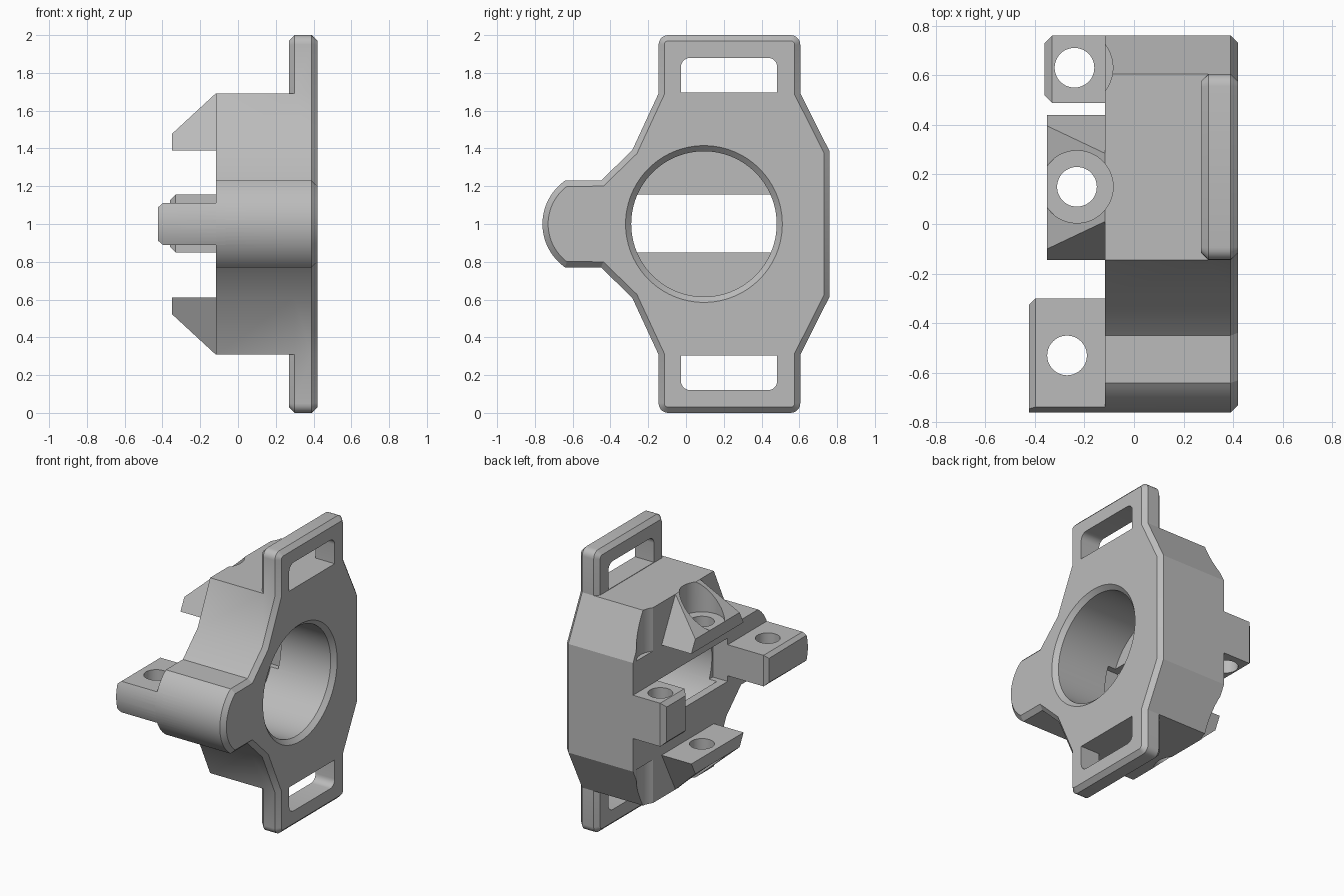
import bpy, bmesh, math

cube = bpy.data.objects.get("Cube")
if cube:
    bpy.data.objects.remove(cube, do_unlink=True)

grey = bpy.data.materials.new("plain_grey")
grey.use_nodes = True
COLOUR = (0.5, 0.5, 0.5, 1)
grey.diffuse_color = COLOUR
grey.node_tree.nodes["Principled BSDF"].inputs["Base Color"].default_value = COLOUR

BACK, FACE, TAB_BACK, EDGE = -0.117, 0.42, 0.27, 0.03


def finish(name, bm):
    bmesh.ops.recalc_face_normals(bm, faces=bm.faces)
    mesh = bpy.data.meshes.new(name)
    bm.to_mesh(mesh)
    bm.free()
    mesh.materials.append(grey)
    obj = bpy.data.objects.new(name, mesh)
    bpy.context.collection.objects.link(obj)
    return obj


def prism(name, outline, x0, x1, chamfer=None, size=EDGE):
    """Extrude a (y, z) outline along x; chamfer picks edges by midpoint."""
    bm = bmesh.new()
    base = bm.faces.new([bm.verts.new((x0, y, z)) for y, z in outline])
    out = bmesh.ops.extrude_face_region(bm, geom=[base])
    for v in out["geom"]:
        if isinstance(v, bmesh.types.BMVert):
            v.co.x = x1
    bmesh.ops.recalc_face_normals(bm, faces=bm.faces)
    if chamfer:
        edges = [e for e in bm.edges
                 if abs(e.verts[0].co.x - e.verts[1].co.x) < 1e-5
                 and chamfer((e.verts[0].co + e.verts[1].co) / 2)]
        bmesh.ops.bevel(bm, geom=edges, offset=size, segments=1,
                        affect='EDGES', profile=0.5)
    return finish(name, bm)


def cylinder(name, x, y, z0, z1, r):
    bm = bmesh.new()
    bmesh.ops.create_cone(bm, cap_ends=True, segments=48, radius1=r, radius2=r, depth=z1 - z0)
    bmesh.ops.translate(bm, vec=(x, y, (z0 + z1) / 2), verts=bm.verts)
    return finish(name, bm)


def arc(cy, cz, r, a0, a1, n):
    steps = [math.radians(a0 + (a1 - a0) * i / n) for i in range(n + 1)]
    return [(cy + r * math.cos(a), cz + r * math.sin(a)) for a in steps]


def box(y0, y1, z0, z1):
    return [(y0, z0), (y0, z1), (y1, z1), (y1, z0)]


def flip(points):
    return [(y, 2 - z) for y, z in reversed(points)]


def combine(obj, other, operation):
    mod = obj.modifiers.new(other.name, 'BOOLEAN')
    mod.operation, mod.solver, mod.object = operation, 'EXACT', other
    bpy.context.view_layer.objects.active = obj
    bpy.ops.object.modifier_apply(modifier=mod.name)
    bpy.data.objects.remove(other, do_unlink=True)


# Outline of the housing, with and without the strap tabs
lobe = arc(-0.48, 1, 0.28, 180, 125, 12)
left = lobe + [(-0.45, 1.23), (-0.285, 1.39), (-0.145, 1.692)]
right = [(0.605, 1.692), (0.76, 1.385)]
tab = arc(-0.095, 1.95, 0.05, 180, 90, 5) + arc(0.555, 1.95, 0.05, 90, 0, 5)


def closed(upper):
    return upper + flip(upper)[:-1]


housing = prism("bracket_housing", closed(left + right), BACK, FACE - EDGE)
plate = prism("strap_plate", closed(left + tab + right), TAB_BACK, FACE, lambda m: True)
combine(housing, plate, 'UNION')

# Rear mounting block, chamfered around its free end
rear = prism("rear_block", box(0.488, 0.76, 0.85, 1.157), -0.36, BACK + 0.05,
             lambda m: m.x < -0.3)
# Front mounting block follows the rounded lobe
nose = arc(-0.48, 1, 0.28, 180 + 23.1, 180 - 23.1, 10)
front = prism("front_block", nose + [(-0.3, 1.11), (-0.3, 0.89)], -0.423, BACK + 0.05,
              lambda m: m.x < -0.3 and m.y > -0.7, 0.025)

# Bore closed by a thin back wall, with a chamfered mouth
HOLE_Y = 0.095
bore = prism("bore_cutter", arc(HOLE_Y, 1, 0.385, 0, 356.25, 95), -0.06, 0.6)
combine(housing, bore, 'DIFFERENCE')
bm = bmesh.new()
ring = [[bm.verts.new((x, y, z)) for y, z in arc(HOLE_Y, 1, r, 0, 356.25, 95)]
        for x, r in ((FACE - EDGE, 0.385), (FACE + EDGE, 0.445))]
bm.faces.new(ring[0])
bm.faces.new(ring[1])
for i in range(len(ring[0])):
    bm.faces.new([ring[0][i - 1], ring[0][i], ring[1][i], ring[1][i - 1]])
combine(housing, finish("mouth_cutter", bm), 'DIFFERENCE')

# Slot through the back wall, between the two blocks
combine(housing, prism("slot_cutter", box(-0.3, 0.488, 0.85, 1.157), -0.5, 0), 'DIFFERENCE')

# Strap slots, rounded at their outer corners
strap = ([(-0.027, 1.695)] + arc(0.023, 1.83, 0.05, 180, 90, 6)
         + arc(0.433, 1.83, 0.05, 90, 0, 6) + [(0.483, 1.695)])
for outline in (strap, flip(strap)):
    combine(housing, prism("strap_cutter", outline, 0.2, 0.6), 'DIFFERENCE')

# Wedge clips above and below the slot, with sloping outer faces
wedge = [(-0.145, 1.39), (0.01, 1.692), (0.285, 1.692), (0.44, 1.39)]
for outline, sign in ((wedge, 1), (flip(wedge), -1)):
    clip = prism("wedge_clip", outline, -0.35, BACK + 0.03)
    bm = bmesh.new()
    bm.from_mesh(clip.data)
    cut = bmesh.ops.bisect_plane(bm, geom=bm.verts[:] + bm.edges[:] + bm.faces[:],
                                 plane_co=(BACK, 0, 1 + sign * 0.692),
                                 plane_no=(-0.215, 0, sign * 0.233), clear_outer=True)
    bmesh.ops.holes_fill(bm, edges=[e for e in cut["geom_cut"]
                                    if isinstance(e, bmesh.types.BMEdge)])
    bmesh.ops.recalc_face_normals(bm, faces=bm.faces)
    bm.to_mesh(clip.data)
    bm.free()
    combine(housing, clip, 'UNION')

combine(housing, rear, 'UNION')
combine(housing, front, 'UNION')

# Screw head reliefs, mirrored above and below
for x, y, z, r in ((-0.23, 0.15, 1.477, 0.146), (-0.24, 0.63, 1.385, 0.155)):
    combine(housing, cylinder("relief_cutter", x, y, z, 1.9, r), 'DIFFERENCE')
    combine(housing, cylinder("relief_cutter", x, y, 0.1, 2 - z, r), 'DIFFERENCE')

# Screw holes
for x, y in ((-0.23, 0.15), (-0.24, 0.63), (-0.27, -0.53)):
    combine(housing, cylinder("screw_cutter", x, y, 0.1, 1.9, 0.08), 'DIFFERENCE')

bpy.ops.object.select_all(action='DESELECT')
housing.select_set(True)
bpy.context.view_layer.objects.active = housing
bpy.ops.object.shade_smooth_by_angle(angle=math.radians(25))
